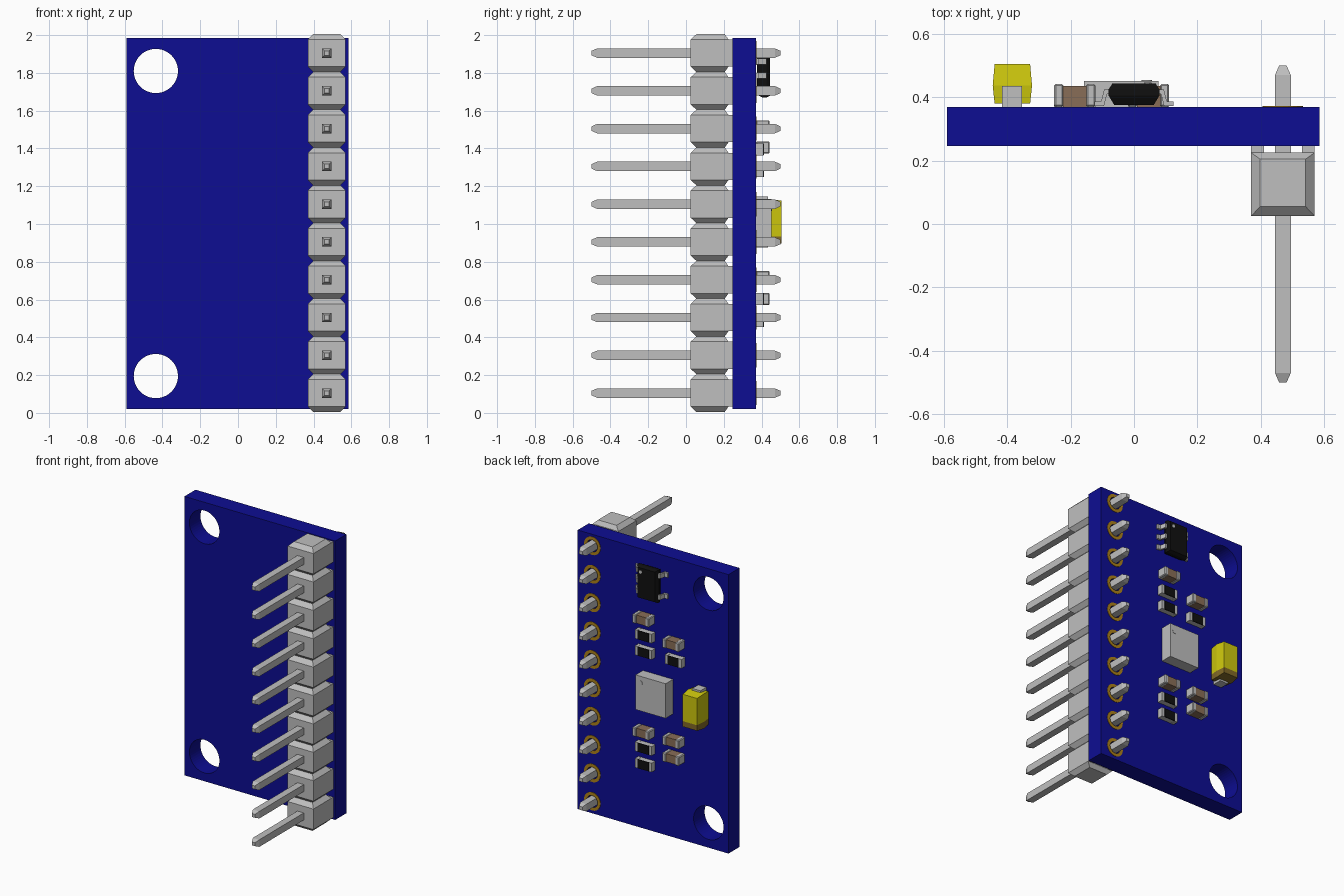
import bpy, bmesh, math
from mathutils import Vector

cube = bpy.data.objects.get("Cube")
if cube:
    bpy.data.objects.remove(cube, do_unlink=True)


def material(name, rgb):
    m = bpy.data.materials.new(name)
    m.use_nodes = True
    m.diffuse_color = (*rgb, 1)
    m.node_tree.nodes["Principled BSDF"].inputs["Base Color"].default_value = (*rgb, 1)
    return m


BLUE = material("board blue", (0.004, 0.004, 0.29))
GREY = material("light grey", (0.52, 0.52, 0.52))
BLACK = material("black", (0.005, 0.005, 0.005))
YELLOW = material("yellow", (0.62, 0.58, 0.004))
BROWN = material("ceramic brown", (0.25, 0.155, 0.095))
GOLD = material("pad gold", (0.42, 0.22, 0.01))
BAND = material("polarity band brown", (0.22, 0.14, 0.02))

BACK, FRONT = 0.37, 0.247        # board faces along y
PIN_X = 0.47
PIN_Z = [0.105 + 0.2 * i for i in range(10)]


def finish(name, bm, *mats):
    bmesh.ops.recalc_face_normals(bm, faces=bm.faces[:])
    me = bpy.data.meshes.new(name)
    bm.to_mesh(me)
    bm.free()
    for m in mats:
        me.materials.append(m)
    ob = bpy.data.objects.new(name, me)
    bpy.context.collection.objects.link(ob)
    return ob


def stack(name, axis, layers, mats, loc=(0, 0, 0), bevel=0):
    """Loft rectangles (position, u0, u1, v0, v1) along one axis; u, v are the other axes."""
    bm = bmesh.new()
    rings = []
    for p, u0, u1, v0, v1 in layers:
        ring = []
        for uv in ((u0, v0), (u1, v0), (u1, v1), (u0, v1)):
            co = list(uv)
            co.insert(axis, p)
            ring.append(bm.verts.new(Vector(co) + Vector(loc)))
        rings.append(ring)
    for a, b in zip(rings, rings[1:]):
        for i in range(4):
            bm.faces.new((a[i], a[(i + 1) % 4], b[(i + 1) % 4], b[i]))
    bm.faces.new(rings[0])
    bm.faces.new(rings[-1])
    if bevel:
        bmesh.ops.bevel(bm, geom=bm.edges[:], offset=bevel, segments=1, affect='EDGES')
    return finish(name, bm, *mats)


def box(name, x0, x1, y0, y1, z0, z1, mat, bevel=0):
    return stack(name, 2, [(z0, x0, x1, y0, y1), (z1, x0, x1, y0, y1)], [mat], bevel=bevel)


def circle(x, z, r, n):
    return [(x + r * math.cos(2 * math.pi * i / n), z + r * math.sin(2 * math.pi * i / n))
            for i in range(n)]


def plate(name, loops, y0, y1, mat):
    """Flat plate in the xz plane: the first loop is the outline, the others are holes."""
    bm = bmesh.new()
    edges = []
    for loop in loops:
        vs = [bm.verts.new((x, y0, z)) for x, z in loop]
        edges += [bm.edges.new((vs[i - 1], vs[i])) for i in range(len(vs))]
    bmesh.ops.triangle_fill(bm, edges=edges, use_beauty=True, normal=(0, 1, 0))
    ext = bmesh.ops.extrude_face_region(bm, geom=bm.faces[:], use_keep_orig=True)
    top = [g for g in ext["geom"] if isinstance(g, bmesh.types.BMVert)]
    bmesh.ops.translate(bm, verts=top, vec=(0, y1 - y0, 0))
    return finish(name, bm, mat)


# Circuit board with mounting holes and pin holes
outline = [(-0.59, 0.02), (0.585, 0.02), (0.585, 1.985), (-0.59, 1.985)]
holes = [circle(-0.435, z, 0.117, 48) for z in (0.195, 1.81)]
holes += [circle(PIN_X, z, 0.042, 16) for z in PIN_Z]
plate("circuit_board", [outline] + holes, FRONT, BACK, BLUE)

# Pin header: housing blocks, standoff feet, pins and gold pads
for z in PIN_Z:
    at = (PIN_X, 0, z)
    stack("header_housing", 2, [(-0.1, -0.072, 0.072, 0.055, 0.205),
                                (-0.072, -0.1, 0.1, 0.025, 0.225),
                                (0.072, -0.1, 0.1, 0.025, 0.225),
                                (0.1, -0.072, 0.072, 0.055, 0.205)], [GREY], at)
    for x in (PIN_X - 0.08, PIN_X + 0.08):
        box("housing_foot", x - 0.02, x + 0.02, 0.215, FRONT, z - 0.072, z + 0.072, GREY)
    t, w = 0.012, 0.025
    stack("header_pin", 1, [(-0.5, -t, t, -t, t), (-0.47, -w, w, -w, w),
                            (0.47, -w, w, -w, w), (0.5, -t, t, -t, t)], [GREY], at)
    plate("pin_pad", [circle(PIN_X, z, 0.064, 24), circle(PIN_X, z, 0.042, 16)],
          BACK, BACK + 0.003, GOLD)


# Small two-terminal parts lying along x
def capacitor(x, z):
    box("capacitor_body", x - 0.037, x + 0.037, BACK, 0.436, z - 0.029, z + 0.029, BROWN)
    for s in (-1, 1):
        a, b = sorted((x + s * 0.036, x + s * 0.065))
        box("capacitor_terminal", a, b, BACK, 0.442, z - 0.032, z + 0.032, GREY, 0.005)


def resistor(x, z):
    box("resistor_body", x - 0.062, x + 0.062, BACK, 0.406, z - 0.031, z + 0.031, GREY)
    box("resistor_coating", x - 0.043, x + 0.043, 0.406, 0.412, z - 0.031, z + 0.031, BLACK)
    for s in (-1, 1):
        a, b = sorted((x + s * 0.043, x + s * 0.065))
        box("resistor_terminal", a, b, BACK, 0.410, z - 0.032, z + 0.032, GREY)


COL_A, COL_B = 0.046, -0.187
for x, z in ((COL_A, 1.517), (COL_B, 1.405), (COL_A, 0.72), (COL_B, 0.72), (COL_B, 0.603)):
    capacitor(x, z)
for x, z in ((COL_A, 1.395), (COL_A, 1.28), (COL_B, 1.28), (COL_A, 0.603), (COL_A, 0.487)):
    resistor(x, z)

# Sensor chip with corner dot
box("sensor_chip", -0.158, 0.077, BACK, 0.452, 0.888, 1.132, GREY)
plate("sensor_chip_dot", [circle(0.04, 1.085, 0.017, 20)], 0.452, 0.454, GREY)

# Voltage regulator: tapered body, dot and bent leads (three left, two right)
REG_Z = 1.785
stack("regulator_body", 1, [(0.375, -0.062, 0.062, -0.1, 0.1),
                            (0.405, -0.08, 0.08, -0.116, 0.116),
                            (0.425, -0.08, 0.08, -0.116, 0.116),
                            (0.444, -0.068, 0.068, -0.106, 0.106)], [BLACK], (0, 0, REG_Z))
plate("regulator_dot", [circle(0.043, REG_Z + 0.078, 0.012, 16)], 0.444, 0.446, GREY)
LEAD = [(0.07, 0.425), (0.094, 0.425), (0.104, 0.386), (0.125, 0.386),
        (0.125, 0.372), (0.095, 0.372), (0.085, 0.411), (0.07, 0.411)]
for side, offsets in ((1, (-0.075, 0, 0.075)), (-1, (-0.075, 0.075))):
    for dz in offsets:
        bm = bmesh.new()
        z = REG_Z + dz
        f = bm.faces.new([bm.verts.new((side * x, y, z - 0.016)) for x, y in LEAD])
        ext = bmesh.ops.extrude_face_region(bm, geom=[f], use_keep_orig=True)
        bmesh.ops.translate(bm, vec=(0, 0, 0.032),
                            verts=[g for g in ext["geom"] if isinstance(g, bmesh.types.BMVert)])
        finish("regulator_lead", bm, GREY)

# Tantalum capacitor: tapered yellow body with a band at its lower end, and end leads
tantalum = stack("tantalum_body", 1, [(0.38, -0.056, 0.056, -0.116, 0.116),
                                      (0.437, -0.062, 0.062, -0.122, 0.122),
                                      (0.505, -0.056, 0.056, -0.114, 0.114)],
                 [YELLOW, BAND], (-0.384, 0, 1.01))
bm = bmesh.new()
bm.from_mesh(tantalum.data)
bmesh.ops.bisect_plane(bm, geom=bm.verts[:] + bm.edges[:] + bm.faces[:],
                       plane_co=(0, 0, 0.935), plane_no=(0, 0, 1))
for f in bm.faces:
    f.material_index = int(f.calc_center_median().z < 0.935)
bm.to_mesh(tantalum.data)
bm.free()
for z0, z1 in ((0.875, 0.91), (1.11, 1.145)):
    box("tantalum_lead", -0.417, -0.353, BACK, 0.435, z0, z1, GREY)
